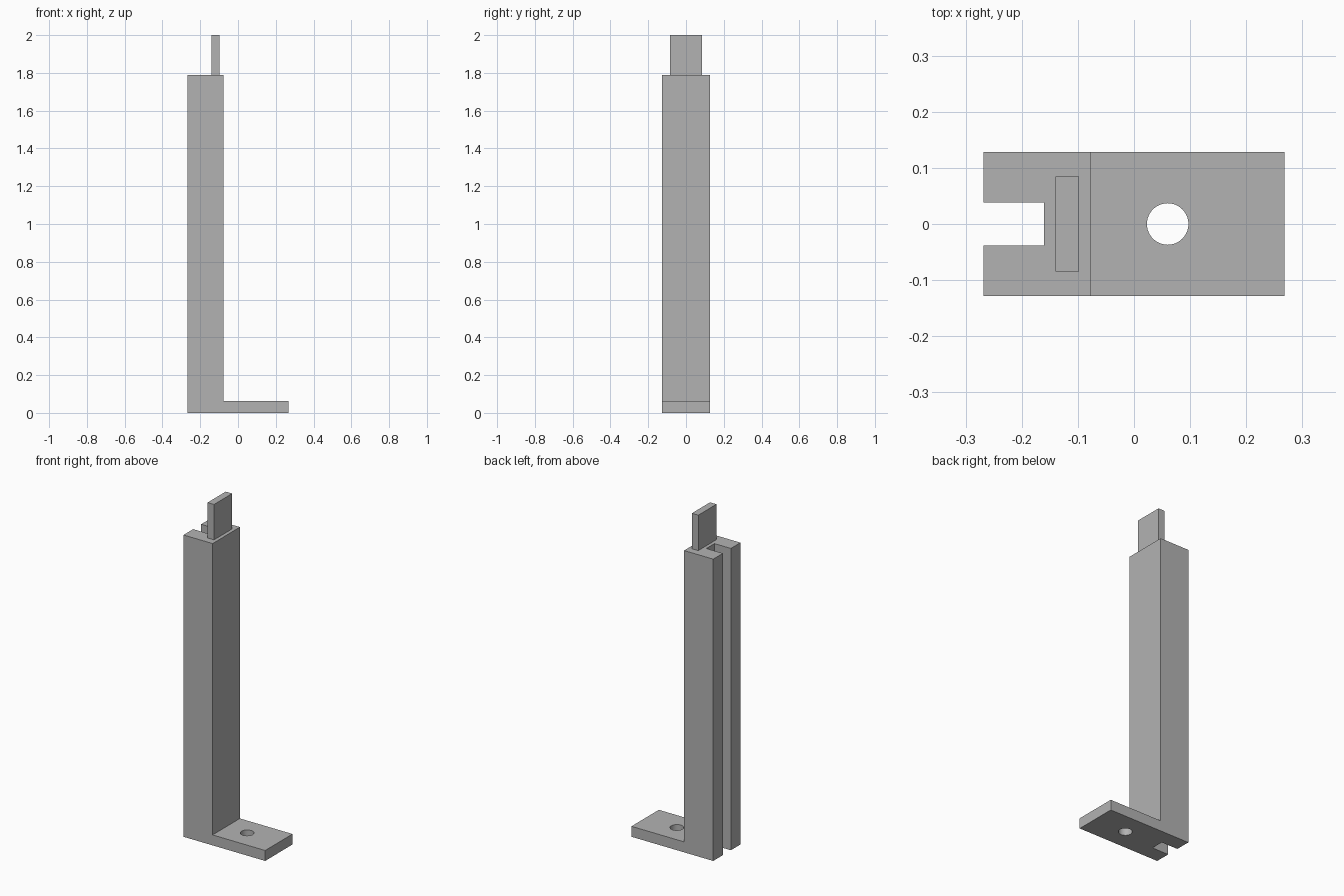
import bpy
import bmesh
from mathutils import Vector

if "Cube" in bpy.data.objects:
    bpy.data.objects.remove(bpy.data.objects["Cube"], do_unlink=True)

GREY = (0.45, 0.45, 0.45, 1.0)
grey = bpy.data.materials.new("plain_grey")
grey.use_nodes = True
grey.diffuse_color = GREY
grey.node_tree.nodes["Principled BSDF"].inputs["Base Color"].default_value = GREY

LEFT, RIGHT, HALF_DEPTH = -0.268, 0.268, 0.128
COLUMN_FACE, COLUMN_TOP, FOOT_TOP = -0.077, 1.79, 0.062


def finish(bm, name):
    bmesh.ops.recalc_face_normals(bm, faces=bm.faces)
    mesh = bpy.data.meshes.new(name)
    bm.to_mesh(mesh)
    bm.free()
    mesh.materials.append(grey)
    obj = bpy.data.objects.new(name, mesh)
    bpy.context.collection.objects.link(obj)
    return obj


def box(name, low, high):
    low, high = Vector(low), Vector(high)
    bm = bmesh.new()
    bmesh.ops.create_cube(bm, size=1)
    bmesh.ops.scale(bm, vec=high - low, verts=bm.verts)
    bmesh.ops.translate(bm, vec=(low + high) / 2, verts=bm.verts)
    return finish(bm, name)


def cut(target, cutter):
    mod = target.modifiers.new(cutter.name, "BOOLEAN")
    mod.operation = "DIFFERENCE"
    mod.solver = "EXACT"
    mod.object = cutter
    bpy.context.view_layer.objects.active = target
    bpy.ops.object.modifier_apply(modifier=mod.name)
    bpy.data.objects.remove(cutter, do_unlink=True)


# Column and foot: one L profile extruded through the depth
profile = [(LEFT, 0), (RIGHT, 0), (RIGHT, FOOT_TOP), (COLUMN_FACE, FOOT_TOP),
           (COLUMN_FACE, COLUMN_TOP), (LEFT, COLUMN_TOP)]
bm = bmesh.new()
face = bm.faces.new([bm.verts.new((x, -HALF_DEPTH, z)) for x, z in profile])
side = bmesh.ops.extrude_face_region(bm, geom=[face])
moved = [v for v in side["geom"] if isinstance(v, bmesh.types.BMVert)]
bmesh.ops.translate(bm, vec=(0, 2 * HALF_DEPTH, 0), verts=moved)
column = finish(bm, "column_and_foot")

# Full-height slot in the column
cut(column, box("slot_cutter", (LEFT - 0.1, -0.038, -0.1), (-0.16, 0.038, 1.9)))

# Bolt hole through the foot
bm = bmesh.new()
bmesh.ops.create_cone(bm, cap_ends=True, segments=48, radius1=0.037, radius2=0.037, depth=0.4)
bmesh.ops.translate(bm, vec=(0.06, 0, 0), verts=bm.verts)
cut(column, finish(bm, "hole_cutter"))

# Tab standing on the column
box("top_tab", (-0.14, -0.085, COLUMN_TOP), (-0.098, 0.085, 2.0))

# Smooth hole wall, sharp edges elsewhere
bpy.ops.object.select_all(action="DESELECT")
column.select_set(True)
bpy.context.view_layer.objects.active = column
bpy.ops.object.shade_smooth_by_angle()
